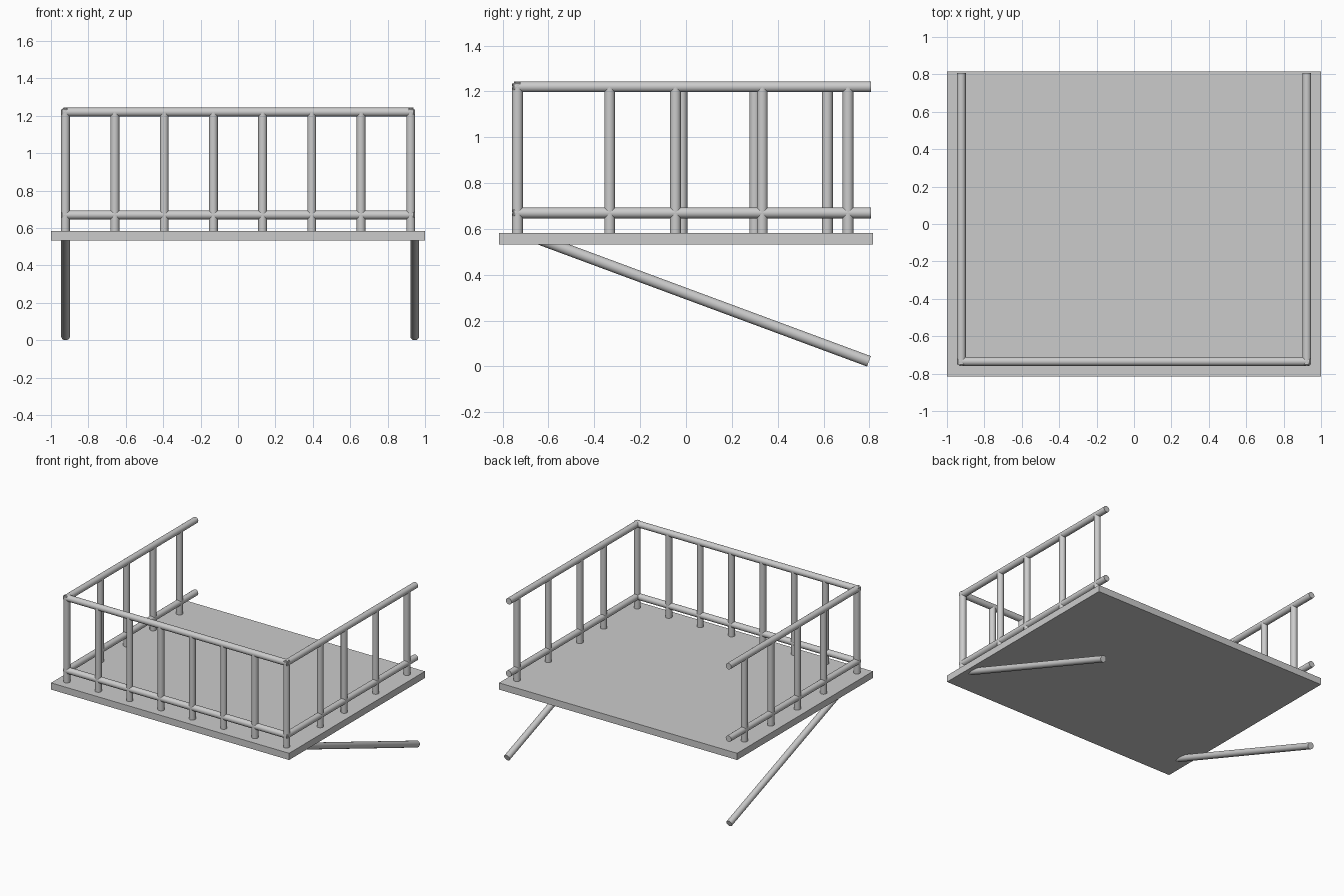
import bpy
from mathutils import Vector

if "Cube" in bpy.data.objects:
    bpy.data.objects.remove(bpy.data.objects["Cube"])

R = 0.0235           # tube radius
TOP, LOW = 1.22, 0.67  # rail heights
DECK = 0.583         # upper face of the platform
FRONT, BACK = -0.735, 0.808
LEFT, RIGHT = -0.923, 0.924


def tube(name, a, b, r=R):
    """Smooth round bar between two points."""
    a, b = Vector(a), Vector(b)
    bpy.ops.mesh.primitive_cylinder_add(vertices=24, radius=r, depth=(b - a).length,
                                        location=(a + b) / 2)
    ob = bpy.context.object
    ob.rotation_euler = (b - a).to_track_quat('Z', 'Y').to_euler()
    ob.name = name
    bpy.ops.object.shade_smooth_by_angle()
    return ob


# Platform
bpy.ops.mesh.primitive_cube_add(size=1, location=(0, 0, (0.532 + DECK) / 2))
deck = bpy.context.object
deck.name = "platform"
deck.scale = (2, 1.63, DECK - 0.532)
bpy.ops.object.transform_apply(location=False, rotation=False, scale=True)

# Horizontal rails on three sides
for label, z in (("top", TOP), ("lower", LOW)):
    tube(f"{label}_rail_front", (LEFT - 0.01, FRONT, z), (RIGHT + 0.015, FRONT, z))
    tube(f"{label}_rail_left", (LEFT, FRONT - 0.015, z), (LEFT, BACK, z))
    tube(f"{label}_rail_right", (RIGHT, FRONT - 0.015, z), (RIGHT, BACK, z))

# Corner posts
for label, x in (("left", LEFT), ("right", RIGHT)):
    tube(f"corner_post_{label}", (x, FRONT, DECK - 0.01), (x, FRONT, TOP + 0.015))

# Front balusters
for i in range(6):
    x = -0.658 + i * 0.2632
    tube(f"baluster_front_{i + 1}", (x, FRONT, DECK - 0.01), (x, FRONT, TOP))

# Side balusters (spacing differs left to right)
sides = (("left", LEFT, (-0.333, -0.018, 0.30, 0.617)),
         ("right", RIGHT, (-0.333, -0.046, 0.333, 0.707)))
for label, x, ys in sides:
    for i, y in enumerate(ys):
        tube(f"baluster_{label}_{i + 1}", (x, y, DECK - 0.01), (x, y, TOP))

# Sloping support braces under the deck
for label, x in (("left", -0.922), ("right", 0.945)):
    tube(f"brace_{label}", (x, 0.798, 0.0225), (x, -0.645, 0.557), 0.024)
